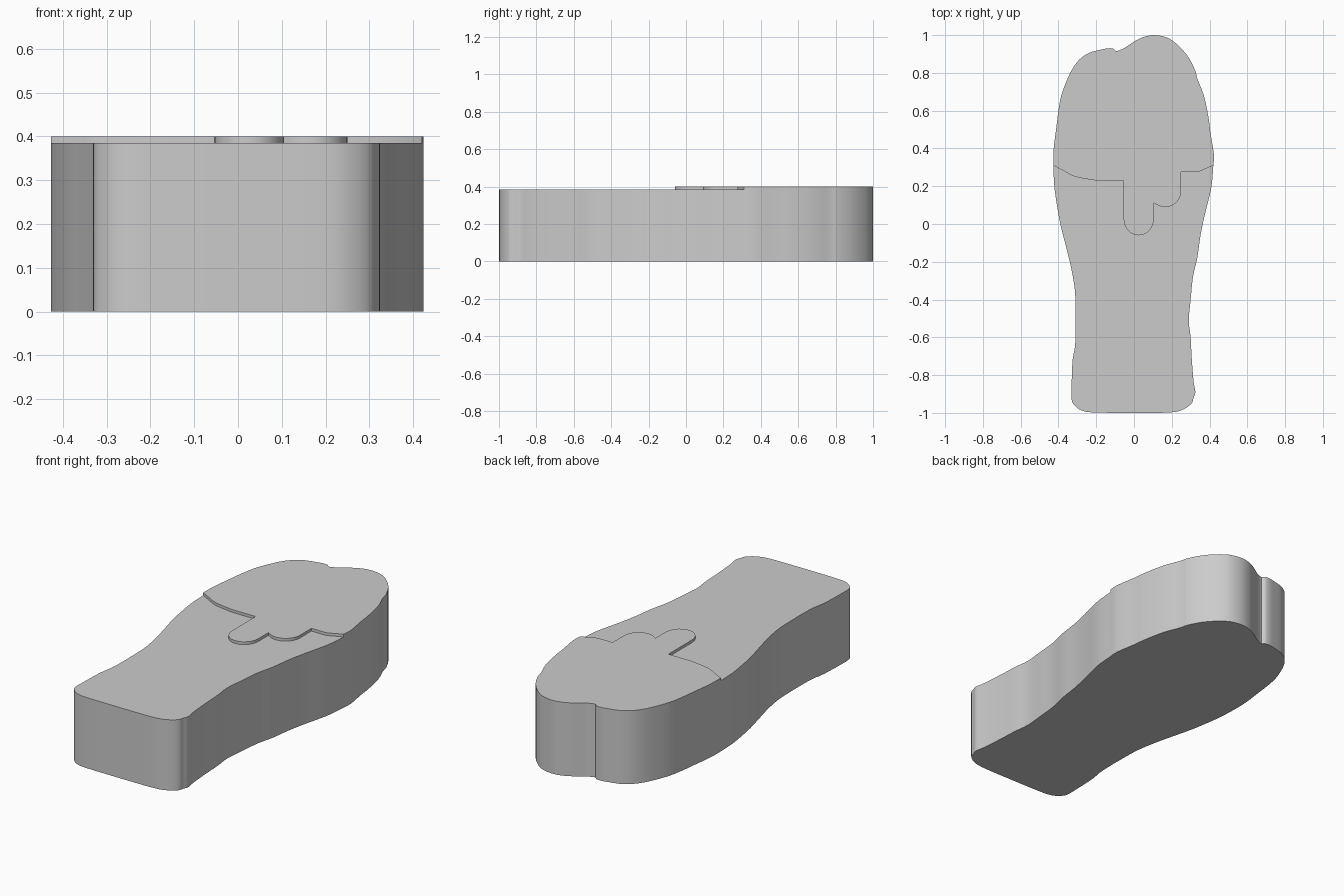
import bpy, bmesh, math

if "Cube" in bpy.data.objects:
    bpy.data.objects.remove(bpy.data.objects["Cube"])

FLOOR_Z, STEP_Z, TOP_Z = 0.0, 0.385, 0.40

# Outline of the raised rear half, from the right joint over the back to the left joint
REAR = [(0.42, 0.31), (0.423, 0.37), (0.405, 0.48), (0.395, 0.56), (0.37, 0.68),
        (0.335, 0.77), (0.325, 0.81), (0.29, 0.88), (0.24, 0.94), (0.18, 0.985),
        (0.11, 1.0), (0.05, 0.99), (0.0, 0.965), (-0.05, 0.932), (-0.075, 0.921),
        (-0.095, 0.915), (-0.11, 0.928), (-0.14, 0.93), (-0.18, 0.922), (-0.24, 0.905),
        (-0.29, 0.87), (-0.33, 0.815), (-0.36, 0.75), (-0.385, 0.68), (-0.40, 0.60),
        (-0.41, 0.52), (-0.425, 0.40), (-0.427, 0.31)]

# Outline of the lower front half, from the left joint round the front to the right joint
FRONT = [(-0.427, 0.31), (-0.422, 0.2), (-0.408, 0.1), (-0.39, 0.0), (-0.365, -0.1),
         (-0.34, -0.2), (-0.32, -0.3), (-0.31, -0.4), (-0.31, -0.62), (-0.325, -0.72),
         (-0.33, -0.84), (-0.33, -0.93), (-0.31, -0.965), (-0.27, -0.99), (-0.2, -0.998),
         (0.0, -1.0), (0.19, -0.998), (0.26, -0.982), (0.305, -0.95), (0.315, -0.92),
         (0.325, -0.89), (0.315, -0.83), (0.305, -0.7), (0.30, -0.6), (0.29, -0.51),
         (0.30, -0.4), (0.312, -0.28), (0.335, -0.18), (0.352, -0.06), (0.375, 0.05),
         (0.40, 0.15), (0.413, 0.22), (0.42, 0.31)]


def smooth_path(pts, steps=3):
    """Catmull-Rom curve through the points, ends included."""
    out = []
    for i in range(len(pts) - 1):
        a, b, c, d = pts[max(i - 1, 0)], pts[i], pts[i + 1], pts[min(i + 2, len(pts) - 1)]
        for s in range(steps):
            t = s / steps
            out.append(tuple(0.5 * (2 * q + (r - p) * t + (2 * p - 5 * q + 4 * r - w) * t * t
                                    + (3 * q - p - 3 * r + w) * t ** 3)
                             for p, q, r, w in zip(a, b, c, d)))
    return out + [pts[-1]]


def arc(cx, cy, rx, ry, start, end, n=10):
    angles = [math.radians(start + (end - start) * i / n) for i in range(n + 1)]
    return [(cx + rx * math.cos(a), cy + ry * math.sin(a)) for a in angles]


# Step line across the top: sweeping left edge, long round tab, short round tab, right edge
step = smooth_path([(-0.427, 0.31), (-0.37, 0.28), (-0.31, 0.25), (-0.2, 0.23)])
step += [(-0.055, 0.23)] + arc(0.025, 0.025, 0.08, 0.085, 180, 360)
step += [(0.105, 0.113)] + arc(0.165, 0.175, 0.085, 0.085, 235, 360)
step += [(0.25, 0.275), (0.34, 0.275), (0.42, 0.31)]

rear, front = smooth_path(REAR), smooth_path(FRONT)
outline = rear[:-1] + front[:-1]
joint = len(rear) - 1

bm = bmesh.new()


def ring(pts, z):
    return [bm.verts.new((x, y, z)) for x, y in pts]


def band(low, high):
    for i in range(len(low) - 1):
        loop = [low[i], low[i + 1], high[i + 1], high[i]]
        bm.faces.new(list(dict.fromkeys(loop)))


# Side walls and underside
floor = ring(outline, FLOOR_Z)
mid = ring(outline, STEP_Z)
band(floor + floor[:1], mid + mid[:1])
bm.faces.new(floor[::-1])

# Lower top surface, bounded by the front outline and the step line
step_low = [mid[joint]] + ring(step[1:-1], STEP_Z) + [mid[0]]
bm.faces.new(mid[joint:] + [mid[0]] + step_low[-2:0:-1])

# Raised rear surface with its rim and step wall
rim = ring(rear, TOP_Z)
step_high = [rim[-1]] + ring(step[1:-1], TOP_Z) + [rim[0]]
band(mid[:joint + 1], rim)
band(step_low, step_high)
bm.faces.new(rim + step_high[1:-1])
bmesh.ops.recalc_face_normals(bm, faces=bm.faces)

mesh = bpy.data.meshes.new("sole_block")
bm.to_mesh(mesh)
bm.free()
block = bpy.data.objects.new("sole_block", mesh)
bpy.context.collection.objects.link(block)

grey = bpy.data.materials.new("light grey")
grey.diffuse_color = (0.6, 0.6, 0.6, 1.0)
grey.use_nodes = True
grey.node_tree.nodes["Principled BSDF"].inputs["Base Color"].default_value = grey.diffuse_color
mesh.materials.append(grey)

bpy.context.view_layer.objects.active = block
block.select_set(True)
bpy.ops.object.shade_smooth_by_angle(angle=math.radians(30))
